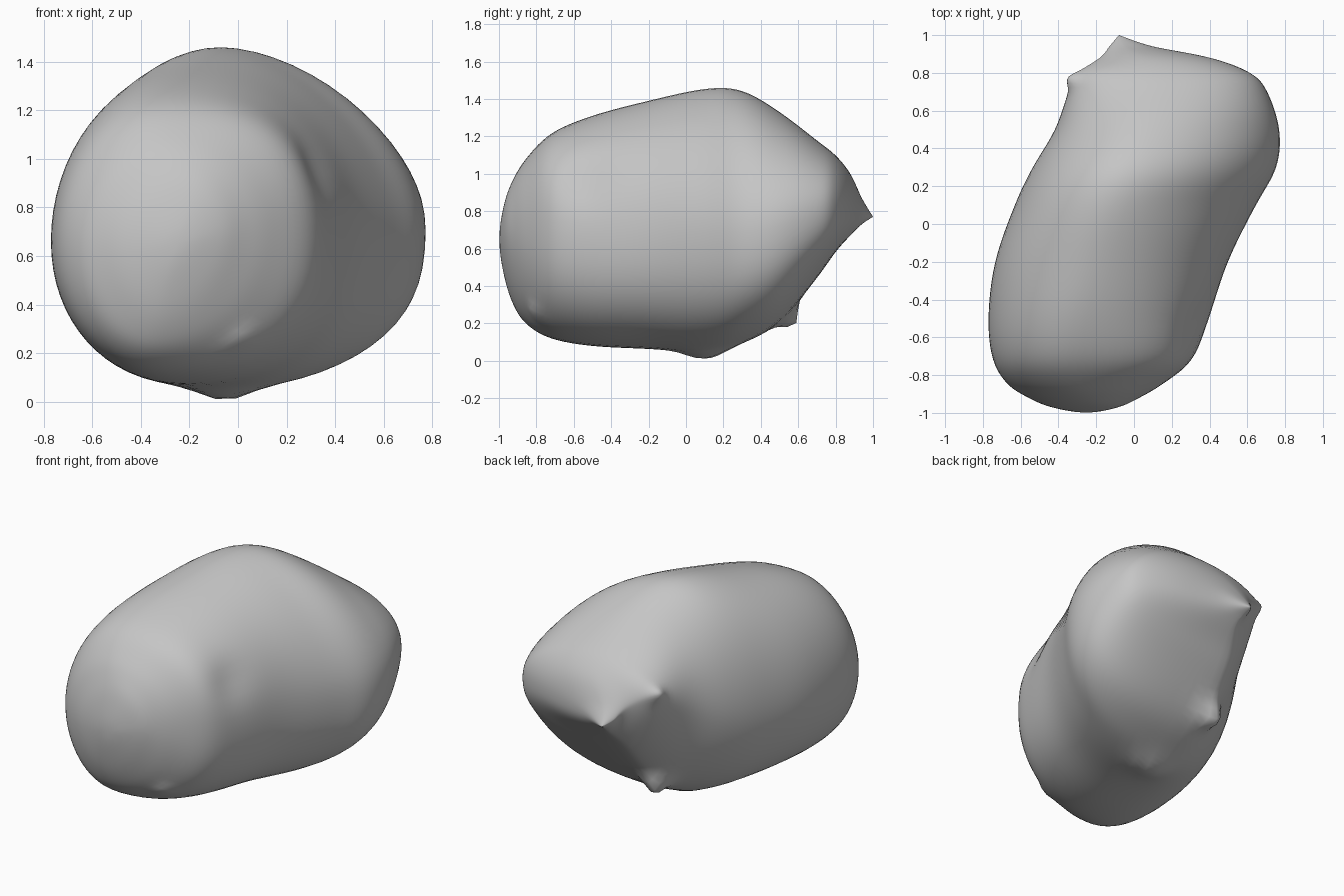
import bpy, bmesh, math
from mathutils import Vector

if "Cube" in bpy.data.objects:
    bpy.data.objects.remove(bpy.data.objects["Cube"], do_unlink=True)

SEGMENTS, STEPS = 64, 6

# Stations, front to back: y, left x/z, right x/z, top x/z, bottom x/z
stations = [
    (-1.0, -.25, .65, -.25, .65, -.25, .65, -.25, .65),
    (-.97, -.44, .63, -.08, .69, -.21, .85, -.3, .44),
    (-.92, -.56, .63, .03, .69, -.24, .98, -.32, .29),
    (-.85, -.67, .64, .15, .68, -.28, 1.09, -.33, .19),
    (-.72, -.75, .65, .31, .67, -.3, 1.22, -.3, .115),
    (-.5, -.775, .66, .40, .66, -.27, 1.315, -.25, .075),
    (-.2, -.74, .68, .50, .68, -.18, 1.395, -.2, .06),
    (.1, -.635, .70, .65, .70, -.1, 1.46, -.12, .045),
    (.3, -.54, .73, .76, .70, -.03, 1.45, -.1, .09),
    (.5, -.42, .80, .775, .74, .05, 1.335, -.1, .2),
    (.7, -.35, .92, .71, .79, .12, 1.18, -.1, .44),
    (.8, -.30, .95, .62, .82, .12, 1.1, -.08, .58),
    (.88, -.18, .88, .41, .83, .08, 1.0, -.05, .67),
    (.94, -.13, .81, .1, .80, -.04, .87, -.06, .73),
    (1.0, -.08, .77, -.08, .77, -.08, .77, -.08, .77),
]

# Fullness of the quarters by y: upper right, upper left, lower left, lower right
fullness = [
    (-1.0, 1.9, 1.9, 1.9, 1.6),
    (-.75, 2.6, 2, 2.05, 2.3),
    (-.5, 2.25, 2, 2.05, 2.4),
    (.1, 1.75, 2, 2, 2.5),
    (.5, 1.8, 1.95, 1.6, 2.8),
    (.8, 2.1, 1.8, 1.4, 2.7),
    (1.0, 2, 1.8, 1.5, 2),
]


def blend(a, b, c, d, t):
    """Smooth curve from b to c."""
    return tuple(0.5 * (2 * q + (r - p) * t + (2 * p - 5 * q + 4 * r - s) * t * t
                        + (3 * q - p - 3 * r + s) * t ** 3)
                 for p, q, r, s in zip(a, b, c, d))


def quarter_fullness(y):
    for a, b in zip(fullness, fullness[1:]):
        if y <= b[0]:
            break
    t = min(max((y - a[0]) / (b[0] - a[0]), 0), 1)
    return [p + (q - p) * t for p, q in zip(a[1:], b[1:])]


def section(row):
    """Closed ring made of four rounded quarters between the extremes."""
    y, lx, lz, rx, rz, tx, tz, bx, bz = row
    powers = quarter_fullness(y)
    ring = []
    for i in range(SEGMENTS):
        angle = 2 * math.pi * i / SEGMENTS
        c, s = math.cos(angle), math.sin(angle)
        side_x, side_z = (rx, rz) if c >= 0 else (lx, lz)
        pole_x, pole_z = (tx, tz) if s >= 0 else (bx, bz)
        n = powers[4 * i // SEGMENTS]
        u, v = abs(c) ** (2 / n), abs(s) ** (2 / n)
        ring.append(Vector((pole_x + (side_x - pole_x) * u, y,
                            side_z + (pole_z - side_z) * v)))
    return ring


# Rounded front end, pointed back end
tip, following = stations[0], stations[1]
before = (following[0],) + tuple(2 * a - b for a, b in zip(tip[1:], following[1:]))
rows = [before] + stations + [stations[-1]]
rings = []
for k in range(1, len(rows) - 2):
    for j in range(STEPS):
        if k > 1 or j > 0:
            rings.append(section(blend(*rows[k - 1:k + 3], j / STEPS)))

# Local bumps, nubs and dents: place, pull, radius
pulls = [
    ((-.05, .1, .05), (0, 0, -.045), .12),       # underside bump
    ((-.16, .53, .25), (-.02, .06, -.06), .075), # lower back nub
    ((-.32, .76, .95), (-.03, .01, .02), .05),   # back side nub
    ((.02, -.8, .24), (0, -.03, .01), .06),      # front lower nub
    ((.37, -.55, .98), (-.025, 0, -.01), .14),   # front side dent
]


def shaped(point):
    result = point.copy()
    for place, pull, radius in pulls:
        d = (point - Vector(place)).length / radius
        result += Vector(pull) * math.exp(-d * d)
    return result


bm = bmesh.new()
loops = [[bm.verts.new(p) for p in ring] for ring in rings]
for a, b in zip(loops, loops[1:]):
    for i in range(SEGMENTS):
        j = (i + 1) % SEGMENTS
        bm.faces.new((a[i], a[j], b[j], b[i]))

# Close both ends
for loop, row in ((loops[0], stations[0]), (loops[-1], stations[-1])):
    end = bm.verts.new((row[1], row[0], row[2]))
    for i in range(SEGMENTS):
        bm.faces.new((loop[i], loop[(i + 1) % SEGMENTS], end))

# Relax the skin so the quarters flow into each other, then add the bumps
for _ in range(6):
    bmesh.ops.smooth_vert(bm, verts=[v for v in bm.verts if v.co.y < .93],
                          factor=.5, use_axis_x=True, use_axis_y=True, use_axis_z=True)
for v in bm.verts:
    v.co = shaped(v.co)
bmesh.ops.recalc_face_normals(bm, faces=bm.faces[:])

mesh = bpy.data.meshes.new("boulder")
bm.to_mesh(mesh)
bm.free()
boulder = bpy.data.objects.new("boulder", mesh)
bpy.context.collection.objects.link(boulder)

# Plain grey stone
stone = bpy.data.materials.new("grey_stone")
stone.use_nodes = True
grey = (.56, .56, .56, 1)
stone.diffuse_color = grey
stone.node_tree.nodes["Principled BSDF"].inputs["Base Color"].default_value = grey
mesh.materials.append(stone)

bpy.ops.object.select_all(action='DESELECT')
boulder.select_set(True)
bpy.context.view_layer.objects.active = boulder
bpy.ops.object.shade_smooth_by_angle(angle=math.radians(50))
